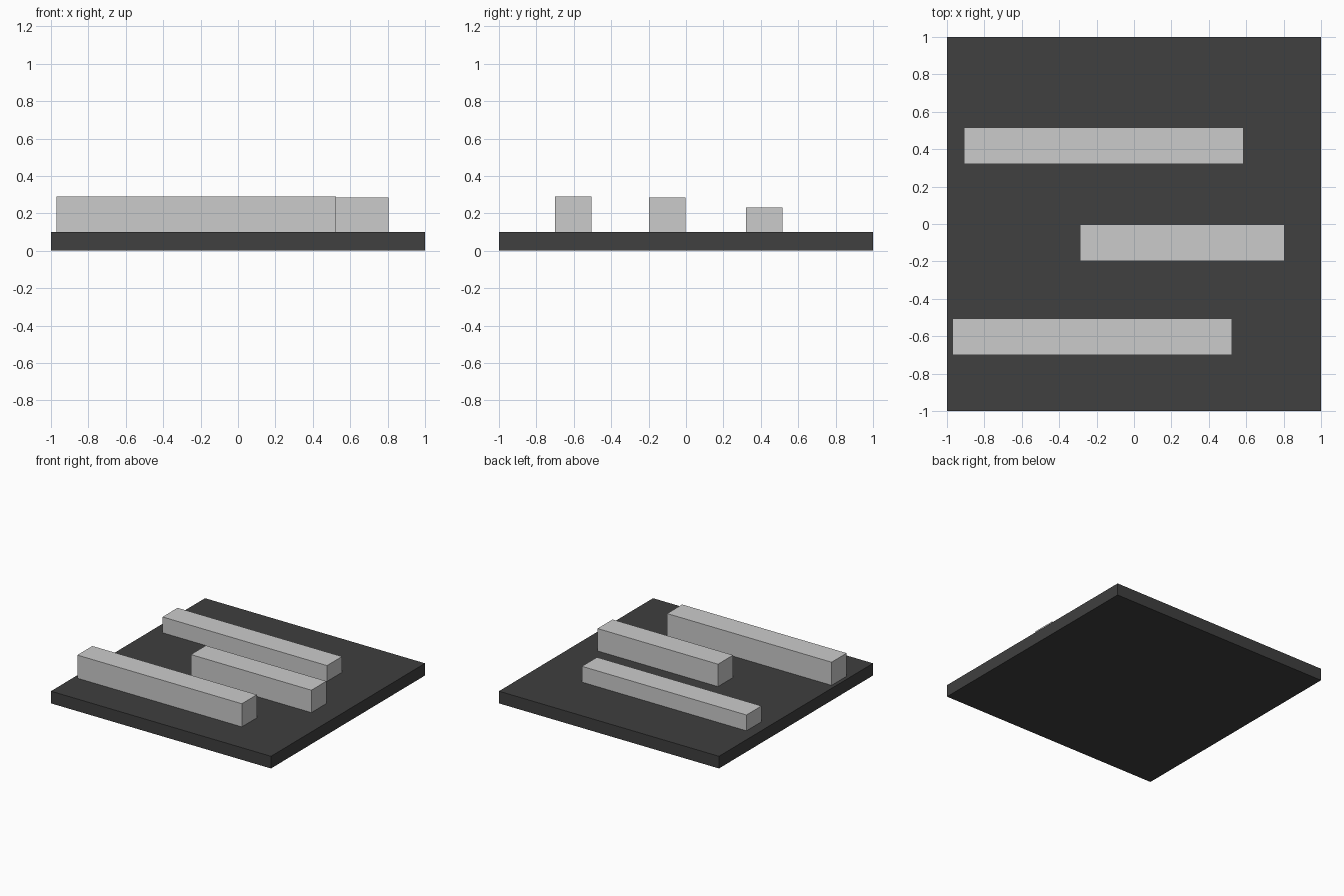
import bpy

if "Cube" in bpy.data.objects:
    bpy.data.objects.remove(bpy.data.objects["Cube"])


def box(name, x0, x1, y0, y1, z0, z1, material=None):
    """Box spanning the given ranges on each axis."""
    bpy.ops.mesh.primitive_cube_add(
        size=1, location=((x0 + x1) / 2, (y0 + y1) / 2, (z0 + z1) / 2))
    ob = bpy.context.object
    ob.name = name
    ob.scale = (x1 - x0, y1 - y0, z1 - z0)
    bpy.ops.object.transform_apply(location=False, rotation=False, scale=True)
    if material:
        ob.data.materials.append(material)
    return ob


dark = bpy.data.materials.new("dark_grey")
dark.diffuse_color = (0.05, 0.05, 0.05, 1)
dark.use_nodes = True
dark.node_tree.nodes["Principled BSDF"].inputs["Base Color"].default_value = dark.diffuse_color

# Square base plate
PLATE_TOP = 0.10
box("base_plate", -1, 1, -1, 1, 0, PLATE_TOP, dark)

# Three raised bars lying along x: x range, y range, top height
bars = {
    "front_bar": (-0.97, 0.525, -0.70, -0.505, 0.29),
    "middle_bar": (-0.29, 0.805, -0.197, -0.002, 0.284),
    "back_bar": (-0.91, 0.585, 0.32, 0.515, 0.23),
}
for name, (x0, x1, y0, y1, top) in bars.items():
    box(name, x0, x1, y0, y1, PLATE_TOP, top)
